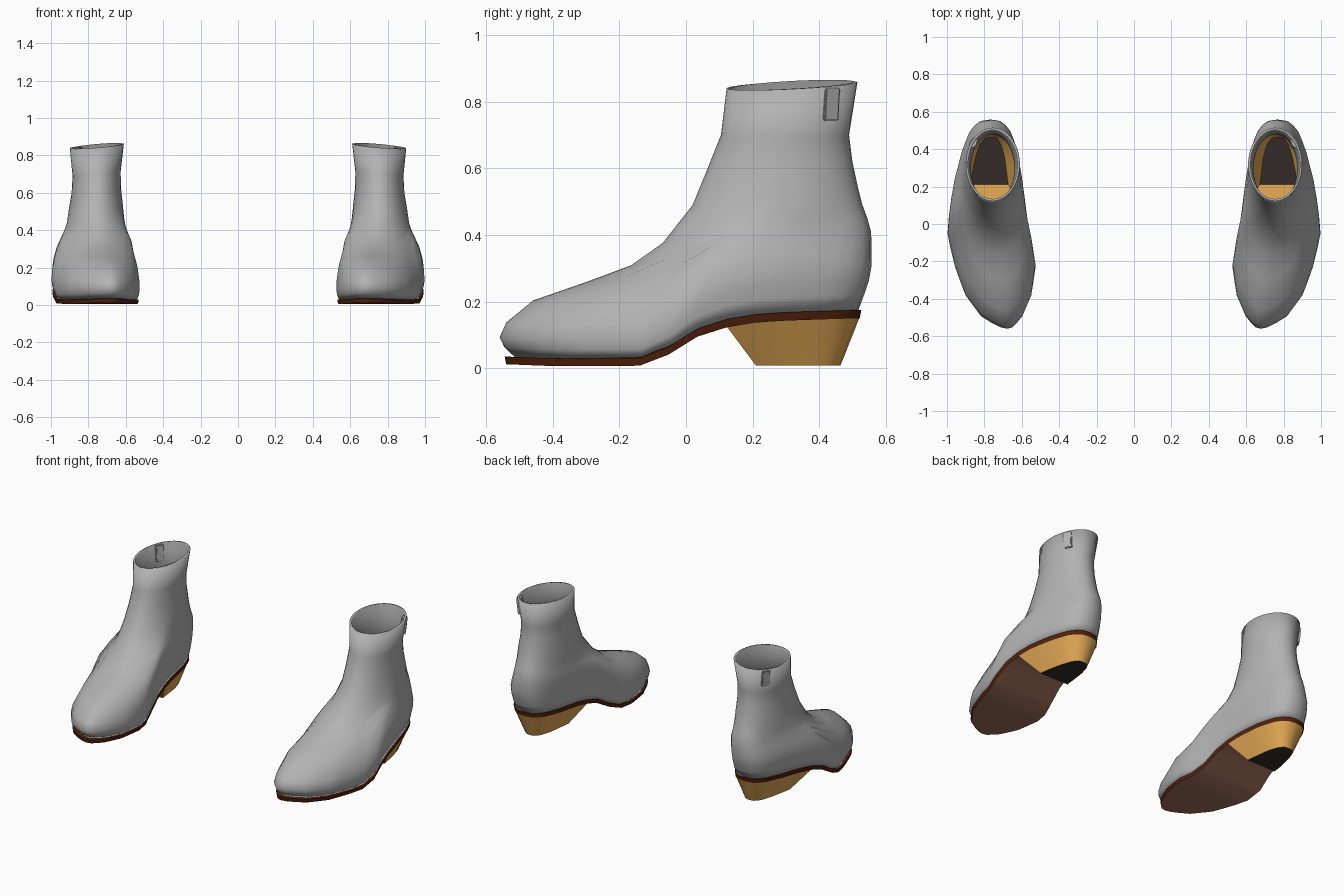
import bpy
import bmesh
import math
from mathutils import Matrix

old = bpy.data.objects.get("Cube")
if old:
    bpy.data.objects.remove(old)


def material(name, r, g, b):
    m = bpy.data.materials.new(name)
    m.use_nodes = True
    m.diffuse_color = (r, g, b, 1)
    bsdf = m.node_tree.nodes["Principled BSDF"]
    bsdf.inputs["Base Color"].default_value = (r, g, b, 1)
    bsdf.inputs["Roughness"].default_value = 0.6
    return m


grey = material("grey leather", 0.45, 0.45, 0.45)
lining = material("shaded grey lining", 0.27, 0.27, 0.27)
rim_brown = material("dark red brown", 0.085, 0.016, 0.004)
sole_brown = material("sole brown", 0.34, 0.155, 0.098)
tan = material("tan wood", 0.76, 0.39, 0.09)
black = material("black rubber", 0.034, 0.024, 0.023)

N = 38
HALF = N // 2
HEEL = 11    # loop index where the heel begins

# Plan of the foot: y, inner x, outer x
PLAN = [(-0.555, 0.66, 0.70), (-0.5, 0.605, 0.81), (-0.37, 0.55, 0.905),
        (-0.2, 0.526, 0.965), (-0.03, 0.57, 1.0), (0.2, 0.6, 0.97),
        (0.4, 0.63, 0.92), (0.5, 0.667, 0.88), (0.54, 0.7, 0.845),
        (0.56, 0.735, 0.81)]
# Underside of the sole from the side: y, z
SOLE = [(-0.55, 0.012), (-0.4, 0.006), (-0.14, 0.007), (-0.08, 0.022),
        (-0.03, 0.056), (0.02, 0.09), (0.12, 0.122), (0.2, 0.136),
        (0.3, 0.143), (0.53, 0.15)]


def interp(table, t, col=1):
    if t <= table[0][0]:
        return table[0][col]
    for a, b in zip(table, table[1:]):
        if t <= b[0]:
            return a[col] + (b[col] - a[col]) * (t - a[0]) / (b[0] - a[0])
    return table[-1][col]


def ring(yf, zf, yb, zb, xin, xout, blend):
    """Closed loop that goes from foot plan (blend 0) to ellipse (blend 1)."""
    pts = []
    for i in range(N):
        a = 2 * math.pi * i / N
        v = (1 - math.cos(a)) / 2
        y = yf + (yb - yf) * v
        ty = -0.555 + 1.115 * v
        inner, outer = interp(PLAN, ty, 1), interp(PLAN, ty, 2)
        foot = outer if i < HALF else inner
        if i in (0, HALF):
            foot = (inner + outer) / 2
        foot = xin + (foot - 0.53) / 0.47 * (xout - xin)
        oval = (xin + xout) / 2 + (xout - xin) / 2 * math.sin(a)
        x = foot + (oval - foot) * blend
        s = (interp(SOLE, y) - 0.006) / 0.144
        z = zf + (zb - zf) * (s + (v - s) * blend) + blend * 0.08 * (0.765 - x)
        pts.append((x, y, z))
    return pts


def loft(bm, loops):
    rows = [[bm.verts.new(p) for p in loop] for loop in loops]
    for a, b in zip(rows, rows[1:]):
        n = len(a)
        for i in range(n):
            j = (i + 1) % n
            bm.faces.new((a[i], a[j], b[j], b[i]))
    return rows


def finish(bm, name, mats, angle, thickness=0):
    me = bpy.data.meshes.new(name)
    bm.to_mesh(me)
    bm.free()
    ob = bpy.data.objects.new(name, me)
    bpy.context.collection.objects.link(ob)
    for m in mats:
        me.materials.append(m)
    bpy.ops.object.select_all(action='DESELECT')
    ob.select_set(True)
    bpy.context.view_layer.objects.active = ob
    bpy.ops.object.shade_smooth_by_angle(angle=math.radians(angle))
    if thickness:
        mod = ob.modifiers.new("thickness", 'SOLIDIFY')
        mod.thickness = thickness
        mod.offset = -1
        mod.material_offset = 1
    # Each part is made for one boot and mirrored to the other
    ob.modifiers.new("pair", 'MIRROR').use_mirror_merge = False
    return ob


# Leather uppers: front y, z, back y, z, inner x, outer x, blend
UPPER = [(-0.515, 0.029, 0.518, 0.174, 0.54, 0.985, 0),
         (-0.545, 0.055, 0.535, 0.22, 0.53, 0.995, 0),
         (-0.56, 0.085, 0.55, 0.265, 0.527, 1.0, 0),
         (-0.54, 0.13, 0.558, 0.31, 0.528, 0.997, 0.03),
         (-0.46, 0.2, 0.558, 0.36, 0.537, 0.977, 0.12),
         (-0.3, 0.257, 0.556, 0.41, 0.56, 0.948, 0.3),
         (-0.165, 0.307, 0.545, 0.45, 0.585, 0.93, 0.5),
         (-0.07, 0.37, 0.53, 0.49, 0.6, 0.917, 0.75),
         (0.02, 0.49, 0.515, 0.55, 0.615, 0.905, 1),
         (0.065, 0.6, 0.5, 0.62, 0.625, 0.89, 1),
         (0.105, 0.7, 0.49, 0.7, 0.627, 0.885, 1),
         (0.122, 0.84, 0.515, 0.858, 0.61, 0.9, 1)]
bm = bmesh.new()
loft(bm, [ring(*r) for r in UPPER])
finish(bm, "boot_uppers", [grey, lining], 50, 0.012)

# Pull tabs set through the outer back of each collar
bm = bmesh.new()
place = (Matrix.Translation((0.854, 0.432, 0.793))
         @ Matrix.Rotation(math.radians(29), 4, 'Z')
         @ Matrix.Rotation(math.radians(6), 4, 'Y')
         @ Matrix.Diagonal((0.034, 0.05, 0.1, 1)))
bmesh.ops.create_cube(bm, size=1, matrix=place)
bmesh.ops.bevel(bm, geom=bm.edges[:], offset=0.004, segments=2, affect='EDGES')
finish(bm, "pull_tabs", [grey], 40)

# Soles: a dark rim all round, and a brown underside ahead of the heel
bm = bmesh.new()
under = ring(-0.54, 0.006, 0.522, 0.15, 0.535, 0.99, 0)
edge = ring(-0.545, 0.029, 0.527, 0.175, 0.532, 0.996, 0)
ledge = ring(-0.5, 0.029, 0.51, 0.175, 0.555, 0.97, 0)
low = loft(bm, [under, edge, ledge])[0]
for i in range(HEEL):
    quad = [low[i], low[-i], low[-i - 1], low[i + 1]]
    if i == 0:
        quad.pop(1)
    bm.faces.new(quad).material_index = 1
finish(bm, "soles", [rim_brown, sole_brown], 35)

# Heels: hollow tapered blocks with a rubber cap underneath
bm = bmesh.new()
top = [(0.775 + (x - 0.775) * 0.98, y, z + 0.004)
       for x, y, z in under[HEEL:N - HEEL + 1]]
y0 = top[0][1]
base = [(0.77 + (x - 0.775) * 0.55, 0.21 + (y - y0) * 0.635, 0.008)
        for x, y, z in top]
cap = loft(bm, [base, top])[0]
bm.faces.new(cap[::-1]).material_index = 1
finish(bm, "heels", [tan, black], 35)
